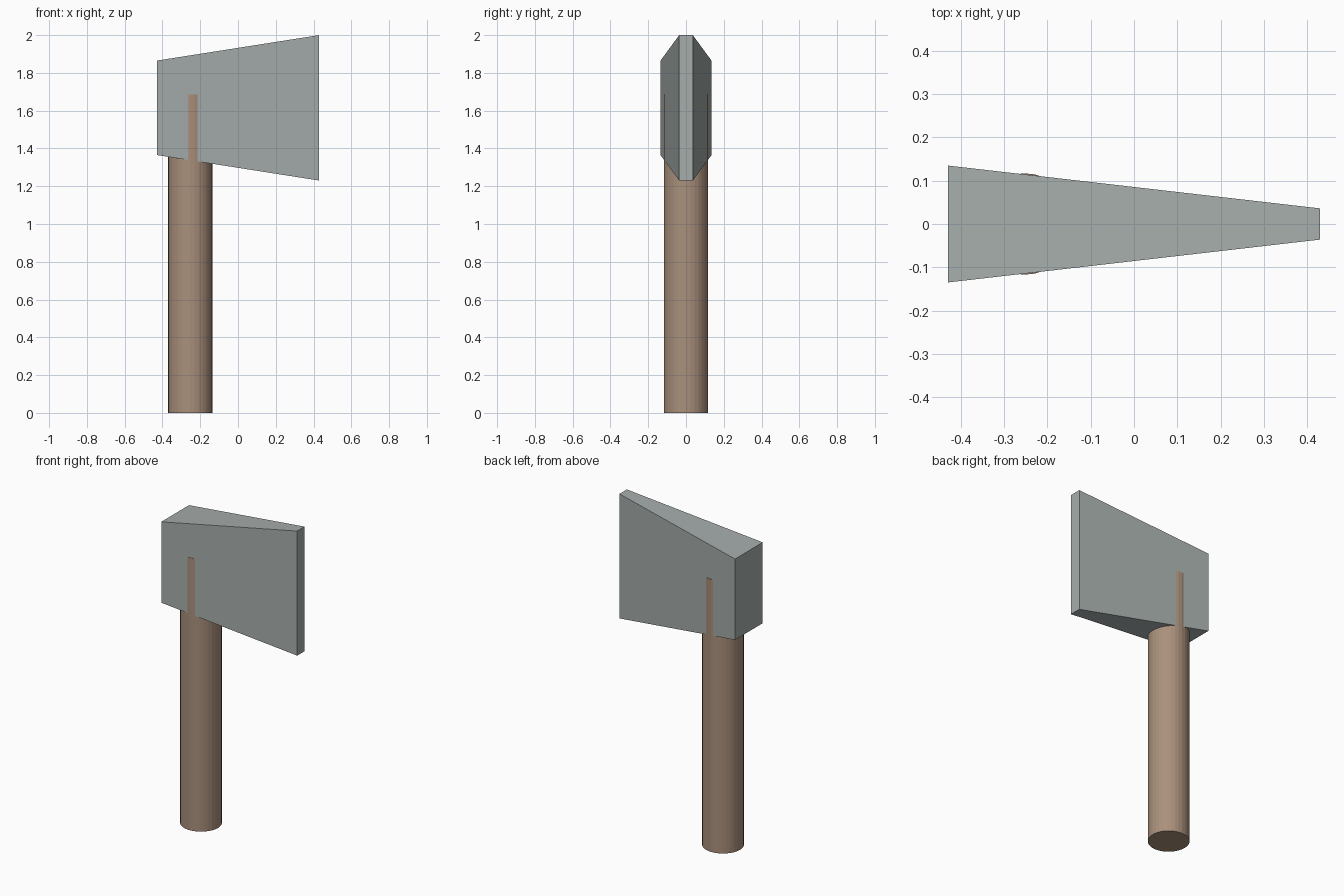
import bpy
import bmesh

cube = bpy.data.objects.get("Cube")
if cube:
    bpy.data.objects.remove(cube, do_unlink=True)


def material(name, color):
    mat = bpy.data.materials.new(name)
    mat.use_nodes = True
    mat.diffuse_color = (*color, 1)
    mat.node_tree.nodes["Principled BSDF"].inputs["Base Color"].default_value = (*color, 1)
    return mat


steel = material("grey_steel", (0.38, 0.42, 0.41))
wood = material("brown_wood", (0.40, 0.28, 0.20))

# Handle: a round shaft running up into the head, just breaking through its cheeks
HANDLE_HEIGHT = 1.685
bpy.ops.mesh.primitive_cylinder_add(vertices=32, radius=0.117, depth=HANDLE_HEIGHT,
                                    location=(-0.253, 0, HANDLE_HEIGHT / 2))
handle = bpy.context.object
handle.name = "handle"
handle.data.materials.append(wood)

# Axe head: a box that flares in height and thins toward the cutting edge
HALF_LENGTH = 0.43
HEAD_CENTRE = 1.615
BACK = (0.135, 0.25)     # half thickness, half height
EDGE = (0.036, 0.385)
bm = bmesh.new()
bmesh.ops.create_cube(bm, size=2)
for v in bm.verts:
    thick, tall = EDGE if v.co.x > 0 else BACK
    v.co.x *= HALF_LENGTH
    v.co.y *= thick
    v.co.z = HEAD_CENTRE + v.co.z * tall
mesh = bpy.data.meshes.new("axe_head")
bm.to_mesh(mesh)
bm.free()
mesh.materials.append(steel)
head = bpy.data.objects.new("axe_head", mesh)
bpy.context.collection.objects.link(head)
